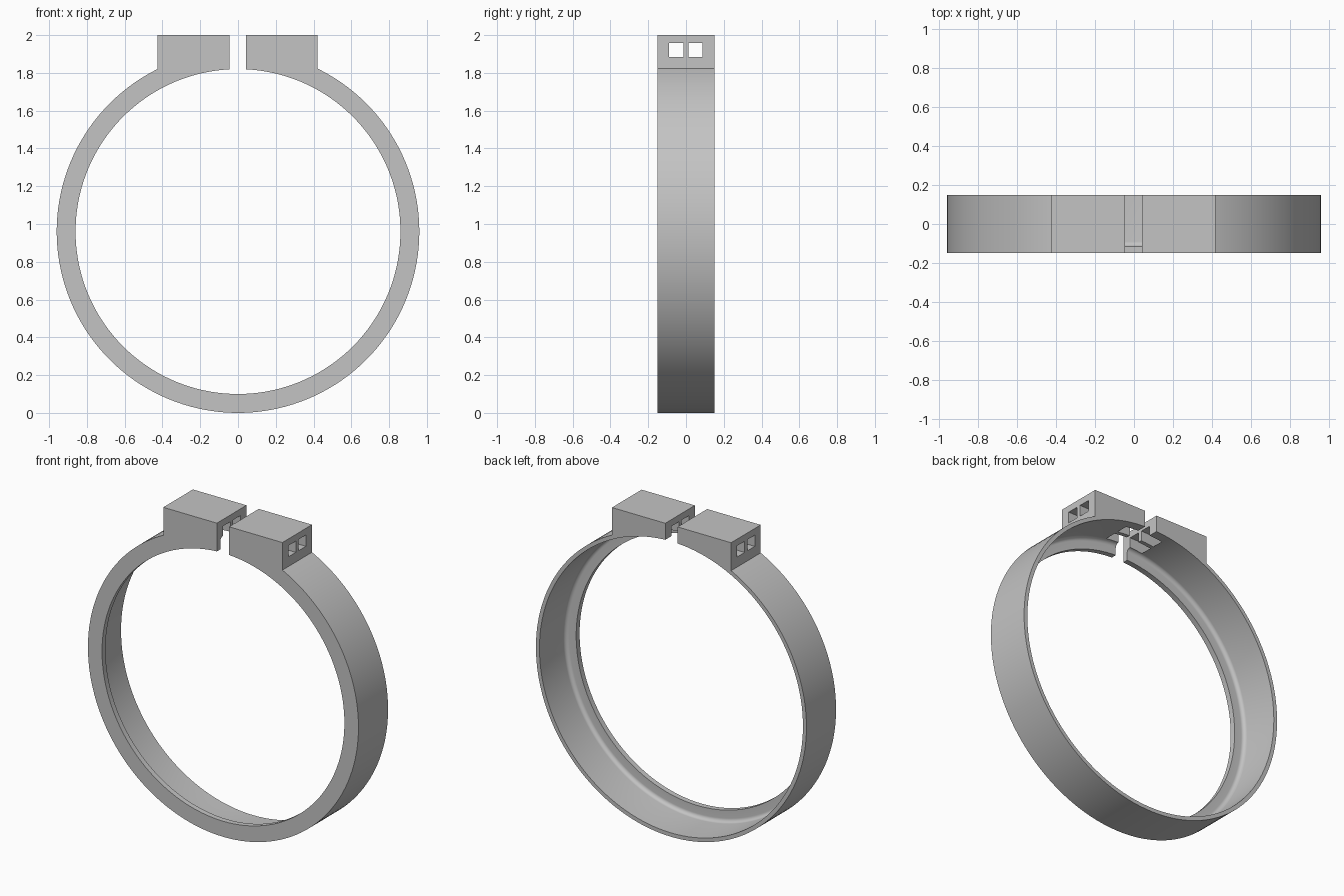
import bpy, bmesh, math
from mathutils import Vector

if "Cube" in bpy.data.objects:
    bpy.data.objects.remove(bpy.data.objects["Cube"])

R = 0.96          # outer radius, also height of the ring centre
LIP_R = 0.86      # inner radius of the front lip
WALL_R = 0.935    # inner radius of the thin band
HALF = 0.15       # half depth
COVE = 0.025      # fillet between lip and band
LIP_Y = -0.115    # back face of the lip

grey = bpy.data.materials.new("plain grey")
grey.use_nodes = True
grey.diffuse_color = (0.55, 0.55, 0.55, 1)
grey.node_tree.nodes["Principled BSDF"].inputs["Base Color"].default_value = (0.55, 0.55, 0.55, 1)


def finish(bm, name):
    bmesh.ops.recalc_face_normals(bm, faces=bm.faces)
    mesh = bpy.data.meshes.new(name)
    bm.to_mesh(mesh)
    bm.free()
    mesh.materials.append(grey)
    obj = bpy.data.objects.new(name, mesh)
    bpy.context.collection.objects.link(obj)
    return obj


def box(name, lo, hi):
    bm = bmesh.new()
    bmesh.ops.create_cube(bm, size=1)
    for v in bm.verts:
        v.co = Vector([(a + b) / 2 + c * (b - a) for a, b, c in zip(lo, hi, v.co)])
    return finish(bm, name)


def combine(target, tool, operation):
    mod = target.modifiers.new(tool.name, 'BOOLEAN')
    mod.operation, mod.solver, mod.object = operation, 'EXACT', tool
    bpy.context.view_layer.objects.active = target
    bpy.ops.object.modifier_apply(modifier=mod.name)
    bpy.data.objects.remove(tool)


# Ring: lipped cross-section (radius, y) spun about the y axis
section = [(R, HALF), (R, -HALF), (LIP_R, -HALF), (LIP_R, LIP_Y)]
for i in range(9):
    a = math.radians(90 * i / 8)
    section.append((WALL_R - COVE + COVE * math.sin(a), LIP_Y + COVE - COVE * math.cos(a)))
section.append((WALL_R, HALF))
bm = bmesh.new()
verts = [bm.verts.new((0, y, R + r)) for r, y in section]
edges = [bm.edges.new((verts[i - 1], verts[i])) for i in range(len(verts))]
bmesh.ops.spin(bm, geom=verts + edges, cent=(0, 0, R), axis=(0, 1, 0),
               angle=math.tau, steps=144, use_duplicate=False)
bmesh.ops.remove_doubles(bm, verts=bm.verts, dist=0.0001)
ring = finish(bm, "clamp_ring")

# Clamp block: flat top, underside following the ring
X0, X1, SEAT = -0.425, 0.42, 0.947
outline = [(X1, 2), (X0, 2)]
for i in range(33):
    x = X0 + (X1 - X0) * i / 32
    outline.append((x, R + math.sqrt(SEAT ** 2 - x ** 2)))
bm = bmesh.new()
face = bm.faces.new([bm.verts.new((x, -HALF, z)) for x, z in outline])
sweep = bmesh.ops.extrude_face_region(bm, geom=[face], use_keep_orig=True)
bmesh.ops.translate(bm, vec=(0, 2 * HALF, 0),
                    verts=[g for g in sweep["geom"] if isinstance(g, bmesh.types.BMVert)])
combine(ring, finish(bm, "clamp_block"), 'UNION')

# Split at the top, then two square passages through both halves
combine(ring, box("gap_cutter", (-0.045, -1, 1.5), (0.042, 1, 2.5)), 'DIFFERENCE')
for y in (-0.09, 0.012):
    combine(ring, box("passage_cutter", (-0.6, y, 1.885), (0.6, y + 0.076, 1.957)), 'DIFFERENCE')

bpy.ops.object.select_all(action='DESELECT')
ring.select_set(True)
bpy.context.view_layer.objects.active = ring
bpy.ops.object.shade_smooth_by_angle(angle=math.radians(25))
